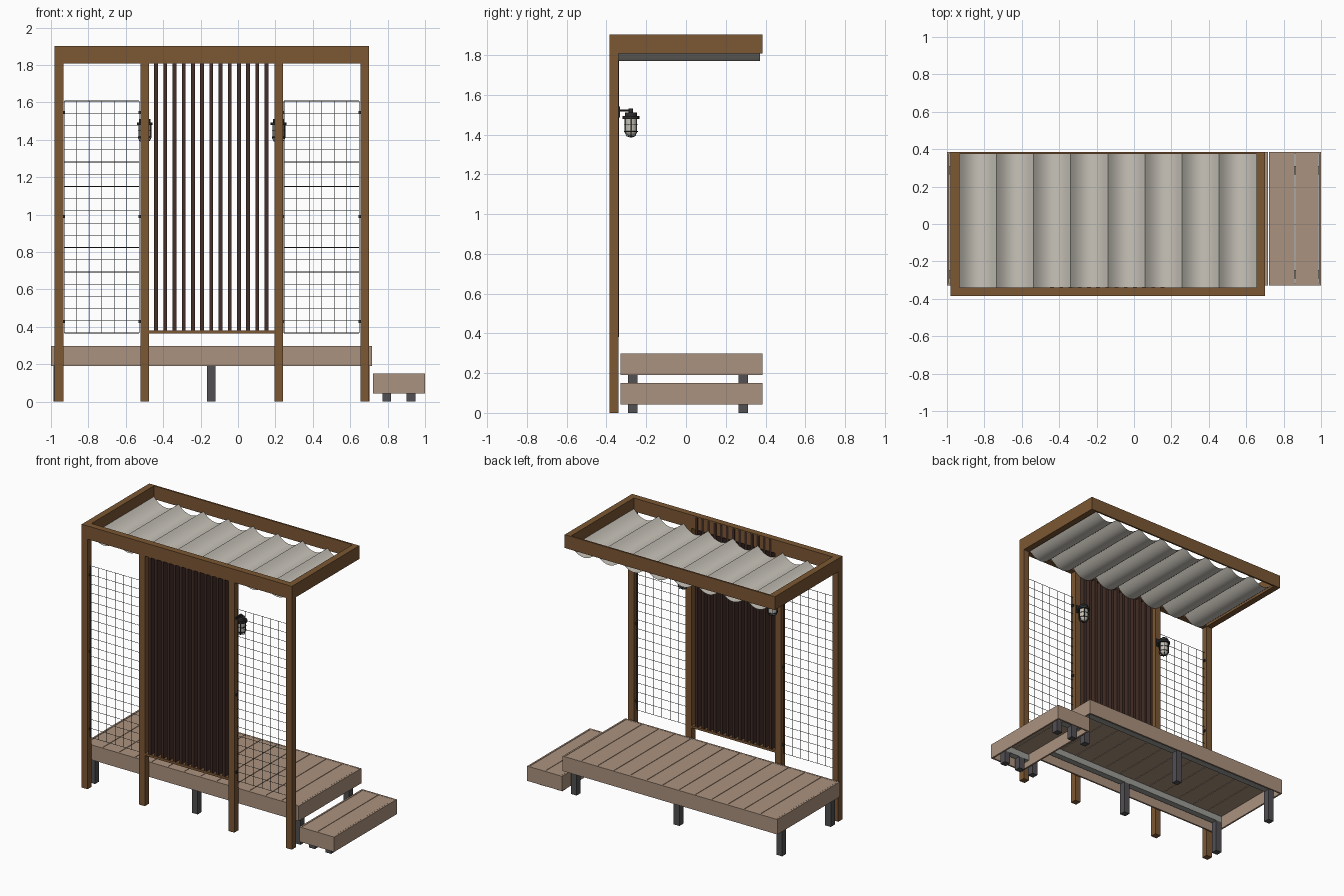
import bpy, bmesh, math
from mathutils import Vector, Matrix

cube = bpy.data.objects.get("Cube")
if cube:
    bpy.data.objects.remove(cube, do_unlink=True)


def material(name, r, g, b):
    m = bpy.data.materials.new(name)
    m.use_nodes = True
    m.diffuse_color = (r, g, b, 1)
    m.node_tree.nodes["Principled BSDF"].inputs["Base Color"].default_value = (r, g, b, 1)
    return m


TIMBER = material("timber brown", 0.20, 0.095, 0.033)
DECKING = material("decking tan", 0.41, 0.29, 0.21)
SLAT = material("dark slat brown", 0.055, 0.027, 0.02)
CLOTH = material("canopy cloth", 0.58, 0.55, 0.49)
LEG = material("leg grey", 0.085, 0.08, 0.085)
JOIST = material("joist grey", 0.33, 0.33, 0.31)
WIRE = material("wire grey", 0.07, 0.08, 0.085)
IRON = material("lamp iron", 0.025, 0.026, 0.027)
GLASS = material("lamp glass", 0.56, 0.54, 0.47)


def add_box(bm, x0, x1, y0, y1, z0, z1):
    centre = Vector((x0 + x1, y0 + y1, z0 + z1)) / 2
    size = Matrix.Diagonal((x1 - x0, y1 - y0, z1 - z0, 1))
    bmesh.ops.create_cube(bm, size=1, matrix=Matrix.Translation(centre) @ size)


def add_rod(bm, a, b, radius, sides=6):
    a, b = Vector(a), Vector(b)
    turn = (b - a).to_track_quat("Z", "Y").to_matrix().to_4x4()
    bmesh.ops.create_cone(bm, cap_ends=True, segments=sides, radius1=radius, radius2=radius,
                          depth=(b - a).length, matrix=Matrix.Translation((a + b) / 2) @ turn)


def finish(bm, name, mat, smooth=False):
    mesh = bpy.data.meshes.new(name)
    bm.to_mesh(mesh)
    bm.free()
    obj = bpy.data.objects.new(name, mesh)
    bpy.context.collection.objects.link(obj)
    mesh.materials.append(mat)
    if smooth:
        bpy.ops.object.select_all(action="DESELECT")
        obj.select_set(True)
        bpy.context.view_layer.objects.active = obj
        bpy.ops.object.shade_smooth_by_angle(angle=math.radians(35))
    return obj


def boxes(name, mat, items):
    bm = bmesh.new()
    for item in items:
        add_box(bm, *item)
    return finish(bm, name, mat)


FRONT, BACK, W = -0.385, 0.386, 0.046
INNER = FRONT + W
POSTS = [-0.98, -0.522, 0.194, 0.654]
RIGHT, LEFT = POSTS[0], POSTS[-1] + W

# Posts and roof frame
boxes("posts", TIMBER, [(x, x + W, FRONT, INNER, 0, 1.807) for x in POSTS])
boxes("roof_frame", TIMBER, [
    (RIGHT, LEFT, FRONT, INNER, 1.807, 1.903),
    (RIGHT, LEFT, BACK - 0.012, BACK, 1.807, 1.903),
    (RIGHT, RIGHT + W, INNER, BACK - 0.012, 1.807, 1.903),
    (LEFT - W, LEFT, INNER, BACK - 0.012, 1.807, 1.903)])

# Canopy: one sheet hanging in eight sags
bm = bmesh.new()
x0, x1, sags, steps = RIGHT + W, LEFT - W, 8, 12
pitch = (x1 - x0) / sags
previous = None
for i in range(sags * steps + 1):
    t = (i % steps) / steps
    x, z = x0 + pitch * i / steps, 1.825 - 0.055 * 4 * t * (1 - t)
    pair = [bm.verts.new((x, y, z)) for y in (INNER, 0.373)]
    if previous:
        bm.faces.new((previous[0], pair[0], pair[1], previous[1]))
    previous = pair
finish(bm, "canopy", CLOTH, smooth=True)

# Slatted screen
boxes("screen_rail", TIMBER, [(POSTS[1] + W, POSTS[2], FRONT + 0.002, INNER, 0.365, 0.381)])
boxes("screen_slats", SLAT, [
    (x - 0.01, x + 0.01, FRONT + 0.003, INNER + 0.002, 0.381, 1.895)
    for x in (-0.438 + 0.0492 * i for i in range(13))])

# Wire trellis panels with clips on the posts
MESH_Y = FRONT + W / 2
for side, a, b in (("right", POSTS[0] + W, POSTS[1]), ("left", POSTS[2] + W, POSTS[3])):
    lo, hi, bottom, top = a + 0.006, b - 0.006, 0.367, 1.608
    bm = bmesh.new()
    for i in range(7):
        x = lo + (hi - lo) * i / 6
        add_rod(bm, (x, MESH_Y, bottom), (x, MESH_Y, top), 0.0017)
    for i in range(20):
        z = bottom + 0.0653 * i
        add_rod(bm, (lo, MESH_Y + 0.003, z), (hi, MESH_Y + 0.003, z), 0.0017)
    finish(bm, side + "_trellis", WIRE)
    boxes(side + "_trellis_clips", IRON, [
        (x, x + 0.009, MESH_Y - 0.008, MESH_Y + 0.008, z - 0.008, z + 0.008)
        for x in (a, b - 0.009) for z in (0.43, 0.99, 1.545)])


# Deck and step: fascia boards, planks, joists and legs
def platform(name, xa, xb, bottom, top, planks, legs):
    ya, yb, t, gap = -0.33, 0.385, 0.012, 0.002
    boxes(name + "_fascia", DECKING, [
        (xa, xb, ya, ya + t, bottom, top), (xa, xb, yb - t, yb, bottom, top),
        (xa, xa + t, ya + t, yb - t, bottom, top), (xb - t, xb, ya + t, yb - t, bottom, top)])
    width = (xb - xa - 2 * t) / planks
    boxes(name + "_planks", DECKING, [
        (xa + t + width * i + gap, xa + t + width * (i + 1) - gap, ya + t, yb - t, top - 0.016, top - 0.001)
        for i in range(planks)])
    rows = (-0.268, 0.288)
    boxes(name + "_joists", JOIST, [
        (xa + t, xb - t, y - 0.023, y + 0.023, top - 0.062, top - 0.016) for y in rows])
    boxes(name + "_legs", LEG, [
        (x - 0.023, x + 0.023, y - 0.023, y + 0.023, 0, top - 0.062) for x in legs for y in rows])


platform("deck", -1.0, 0.716, 0.19, 0.298, 13, (-0.963, -0.142, 0.68))
platform("step", 0.722, 1.0, 0.043, 0.15, 2, (0.795, 0.925))

# Caged lamps behind the middle posts
LAMP_Y = -0.277
for side, x in (("right", POSTS[1] + W / 2), ("left", POSTS[2] + W / 2)):
    def at(z, dx=0, dy=0):
        return (x + dx, LAMP_Y + dy, z)

    bm = bmesh.new()
    add_box(bm, x - 0.018, x + 0.018, INNER, INNER + 0.007, 1.485, 1.54)
    add_rod(bm, (x, INNER, 1.522), at(1.522), 0.005, 8)
    add_rod(bm, at(1.508), at(1.53), 0.011, 12)
    add_rod(bm, at(1.492), at(1.512), 0.031, 20)
    add_rod(bm, at(1.479), at(1.493), 0.042, 20)
    # Cage bars bending in under the glass, and two hoops
    for k in range(6):
        c, s = math.cos(k * math.pi / 3), math.sin(k * math.pi / 3)
        path = [at(z, r * c, r * s) for r, z in ((0.034, 1.48), (0.034, 1.412), (0.024, 1.393), (0, 1.386))]
        for p, q in zip(path, path[1:]):
            add_rod(bm, p, q, 0.0022)
    for z in (1.449, 1.415):
        ring = [at(z, 0.034 * math.cos(k * math.pi / 8), 0.034 * math.sin(k * math.pi / 8)) for k in range(16)]
        for p, q in zip(ring, ring[1:] + ring[:1]):
            add_rod(bm, p, q, 0.0022)
    finish(bm, side + "_lamp_body", IRON, smooth=True)

    # Glass jar with a rounded bottom
    bm = bmesh.new()
    add_rod(bm, at(1.42), at(1.48), 0.03, 20)
    bmesh.ops.create_uvsphere(bm, u_segments=20, v_segments=10, radius=0.03,
                              matrix=Matrix.Translation(at(1.42)))
    finish(bm, side + "_lamp_glass", GLASS, smooth=True)
